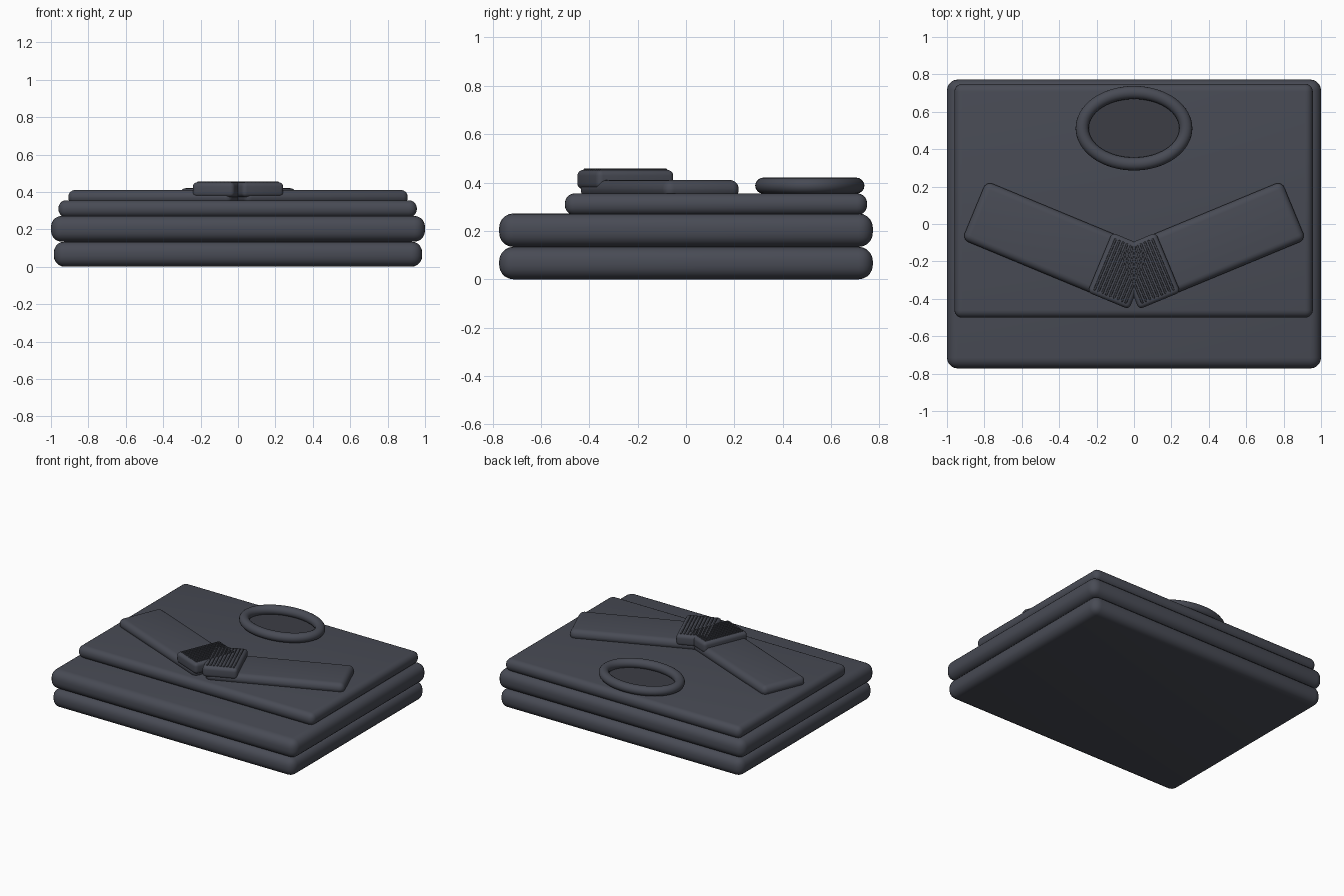
import bpy, math

if "Cube" in bpy.data.objects:
    bpy.data.objects.remove(bpy.data.objects["Cube"])

def material(name, rgb):
    m = bpy.data.materials.new(name)
    m.diffuse_color = (*rgb, 1)
    m.use_nodes = True
    m.node_tree.nodes["Principled BSDF"].inputs["Base Color"].default_value = m.diffuse_color
    return m

CLOTH = material("cloth", (0.065, 0.07, 0.09))
DARK = material("dark_rib", (0.045, 0.048, 0.06))
ANGLE = math.radians(22.5)

def soft_box(name, center, size, bevel, rot=0.0, mat=CLOTH, segments=5):
    bpy.ops.mesh.primitive_cube_add(size=1, location=center)
    o = bpy.context.object
    o.name = name
    o.scale = size
    bpy.ops.object.transform_apply(location=False, rotation=False, scale=True)
    o.rotation_euler.z = rot
    o.data.materials.append(mat)
    b = o.modifiers.new("soft_edges", "BEVEL")
    b.width, b.segments = bevel, segments
    bpy.ops.object.modifier_apply(modifier=b.name)
    bpy.ops.object.shade_smooth_by_angle(angle=math.radians(40))
    return o

# Folded body layers
soft_box("bottom_fold", (0, 0, 0.067), (1.97, 1.545, 0.134), 0.058)
soft_box("middle_fold", (0, 0, 0.203), (2.0, 1.545, 0.138), 0.058)
soft_box("top_panel", (-0.002, 0.124, 0.31), (1.916, 1.25, 0.09), 0.041)

# Folded sleeves with ribbed cuffs, mirrored left and right
for side, label in ((1, "right"), (-1, "left")):
    rot = side * ANGLE
    ax, ay = math.cos(ANGLE), math.sin(ANGLE)

    def at(d, z):
        # point at distance d from the outer cuff edge, along the sleeve axis
        return (side * (0.178 + d * ax), -0.207 + d * ay, z)

    soft_box(label + "_sleeve", at(0.257, 0.372), (0.95, 0.338, 0.077), 0.037, rot)
    soft_box(label + "_cuff", at(-0.115, 0.412), (0.24, 0.345, 0.08), 0.024, rot)
    for i in range(9):
        soft_box(f"{label}_cuff_rib_{i + 1}", at(-0.025 - i * 0.0225, 0.449),
                 (0.012, 0.30, 0.016), 0.004, rot, DARK, 2)

# Oval collar ring
bpy.ops.mesh.primitive_torus_add(major_radius=1, minor_radius=0.1,
                                 major_segments=64, minor_segments=16)
collar = bpy.context.object
collar.name = "collar"
for v in collar.data.vertices:
    r = math.hypot(v.co.x, v.co.y)
    c, s, off = v.co.x / r, v.co.y / r, (r - 1) * 0.35
    v.co = (c * (0.277 + off), s * (0.191 + off), v.co.z * 0.335)
collar.location = (0, 0.512, 0.387)
collar.data.materials.append(CLOTH)
bpy.ops.object.shade_smooth()

# Dark neck opening inside the collar
bpy.ops.mesh.primitive_cylinder_add(vertices=64, radius=1, depth=0.012,
                                    location=(0, 0.512, 0.358))
neck = bpy.context.object
neck.name = "neck_opening"
neck.scale = (0.265, 0.18, 1)
neck.data.materials.append(DARK)
bpy.ops.object.shade_smooth_by_angle(angle=math.radians(40))
